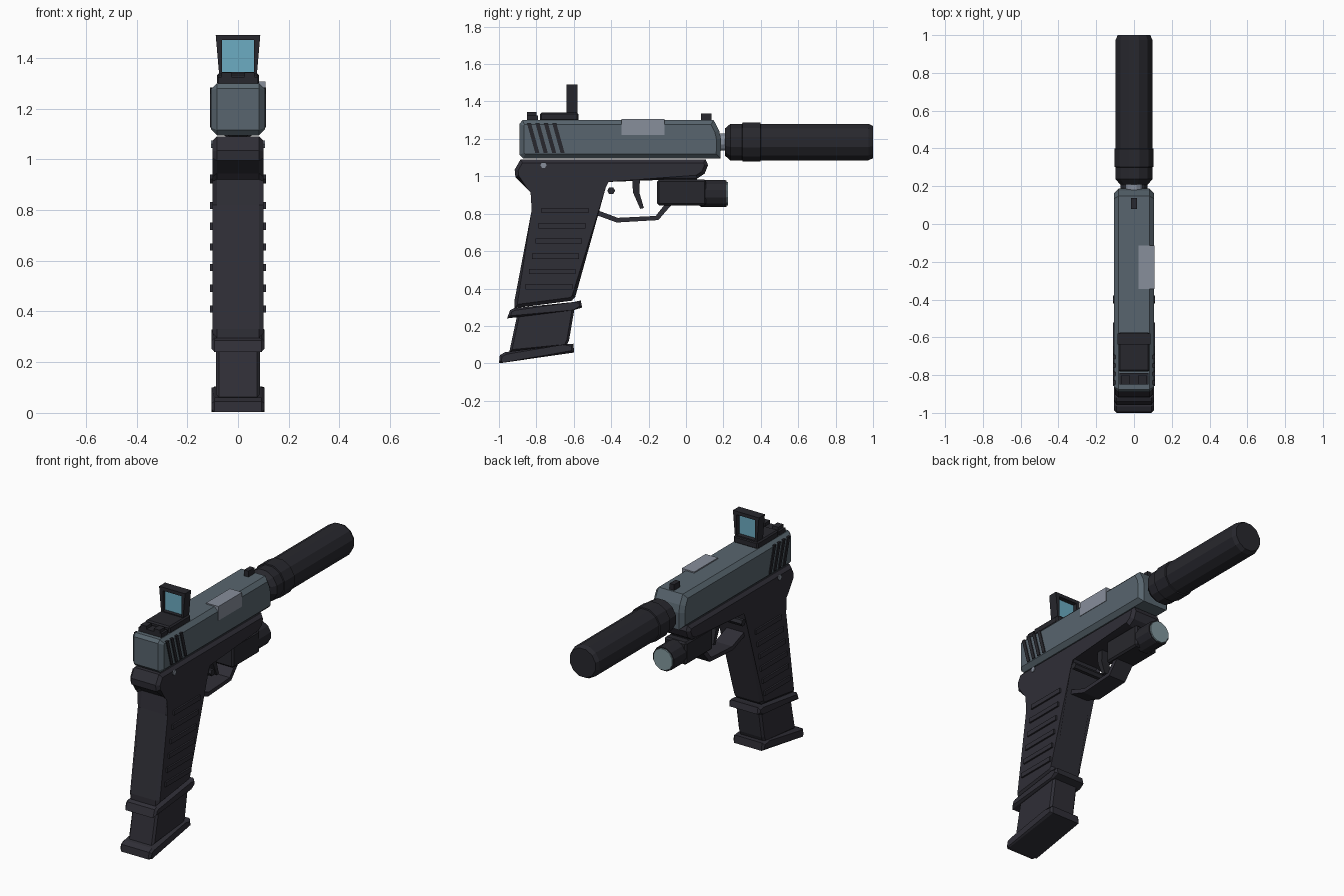
import bpy, bmesh, math
from mathutils import Matrix, Vector

if "Cube" in bpy.data.objects:
    bpy.data.objects.remove(bpy.data.objects["Cube"])


def material(name, r, g, b):
    m = bpy.data.materials.new(name)
    lin = [((c / 255 + 0.055) / 1.055) ** 2.4 for c in (r, g, b)]
    m.diffuse_color = (*lin, 1)
    m.use_nodes = True
    m.node_tree.nodes["Principled BSDF"].inputs["Base Color"].default_value = m.diffuse_color
    return m


POLYMER = material("dark polymer", 47, 46, 54)
BLACK = material("black metal", 39, 39, 45)
STEEL = material("blue grey steel", 88, 101, 110)
BRIGHT = material("bright steel", 135, 142, 155)
GLASS = material("blue glass", 108, 172, 194)
LENS = material("lamp lens", 130, 152, 158)


def finish(bm, name, mat):
    bmesh.ops.recalc_face_normals(bm, faces=bm.faces[:])
    me = bpy.data.meshes.new(name)
    bm.to_mesh(me)
    bm.free()
    me.materials.append(mat)
    ob = bpy.data.objects.new(name, me)
    bpy.context.collection.objects.link(ob)
    return ob


def side_profile(name, pts, x0, x1, mat, bevel=0.0):
    """Extrude a (y, z) outline across x and chamfer the two side rims."""
    bm = bmesh.new()
    a = [bm.verts.new((x0, y, z)) for y, z in pts]
    b = [bm.verts.new((x1, y, z)) for y, z in pts]
    n = len(pts)
    bm.faces.new(a)
    bm.faces.new(b)
    for i in range(n):
        j = (i + 1) % n
        bm.faces.new((a[i], a[j], b[j], b[i]))
    if bevel:
        rims = [e for e in bm.edges if abs(e.verts[0].co.x - e.verts[1].co.x) < 1e-6]
        bmesh.ops.bevel(bm, geom=rims, offset=bevel, segments=1, affect='EDGES')
    return finish(bm, name, mat)


def box(name, x, y, z, mat, bevel=0.0):
    bm = bmesh.new()
    size = Matrix.Diagonal((x[1] - x[0], y[1] - y[0], z[1] - z[0], 1))
    mid = Matrix.Translation(((x[0] + x[1]) / 2, (y[0] + y[1]) / 2, (z[0] + z[1]) / 2))
    bmesh.ops.create_cube(bm, size=1, matrix=mid @ size)
    if bevel:
        bmesh.ops.bevel(bm, geom=bm.edges[:], offset=bevel, segments=1, affect='EDGES')
    return finish(bm, name, mat)


def turned(name, profile, z, mat, sides=12):
    """Lathe (y, radius) pairs around a line along y at height z."""
    bm = bmesh.new()
    rings = []
    for y, r in profile:
        angles = [2 * math.pi * (i + 0.5) / sides for i in range(sides)]
        rings.append([bm.verts.new((r * math.cos(t), y, z + r * math.sin(t))) for t in angles])
    for a, b in zip(rings, rings[1:]):
        for i in range(sides):
            j = (i + 1) % sides
            bm.faces.new((a[i], a[j], b[j], b[i]))
    bm.faces.new(rings[0])
    bm.faces.new(rings[-1])
    return finish(bm, name, mat)


def cross_pin(name, y, z, r, half, mat):
    pts = [(y + r * math.cos(i * math.pi / 3), z + r * math.sin(i * math.pi / 3)) for i in range(6)]
    return side_profile(name, pts, -half, half, mat)


# Slide with chamfered rims
side_profile("slide", [(-0.87, 1.095), (0.185, 1.095), (0.187, 1.2), (0.177, 1.245), (0.148, 1.3),
                       (-0.875, 1.3), (-0.89, 1.28), (-0.89, 1.115)], -0.106, 0.106, STEEL, 0.024)
# Ejection port plate, right side only
box("ejection_port", (0.025, 0.109), (-0.345, -0.115), (1.22, 1.307), BRIGHT)
# Slanted slide serrations on both sides
for s, side in ((-1, "left"), (1, "right")):
    for i in range(4):
        y = -0.85 + i * 0.045
        side_profile(f"serration_{side}_{i}", [(y, 1.283), (y + 0.022, 1.283), (y + 0.066, 1.125),
                                               (y + 0.044, 1.125)], s * 0.09, s * 0.111, BLACK)

# Frame and grip in one outline
side_profile("frame_and_grip", [(-0.885, 1.09), (0.105, 1.09), (0.118, 1.06), (0.1, 1.015), (0.06, 0.988),
                                (-0.425, 0.988), (-0.445, 0.95), (-0.592, 0.355), (-0.61, 0.335),
                                (-0.918, 0.295), (-0.918, 0.33), (-0.825, 0.82), (-0.812, 0.92),
                                (-0.835, 0.945), (-0.912, 0.995), (-0.916, 1.035)],
             -0.101, 0.101, POLYMER, 0.018)
# Grip ribs
for i in range(6):
    z = 0.41 + i * 0.0815
    c = -0.732 + (z - 0.41) * 0.21
    box(f"grip_rib_{i}", (-0.111, 0.111), (c - 0.125, c + 0.125), (z - 0.014, z + 0.014), POLYMER)
cross_pin("frame_pin", -0.762, 1.06, 0.017, 0.106, BRIGHT)
cross_pin("release_pin", -0.4, 0.923, 0.021, 0.11, BLACK)

# Magazine well, magazine and base pad
side_profile("magazine_well", [(-0.957, 0.24), (-0.6, 0.285), (-0.555, 0.298), (-0.563, 0.336),
                               (-0.6, 0.328), (-0.92, 0.295), (-0.94, 0.285)], -0.105, 0.105, POLYMER, 0.012)
side_profile("magazine", [(-0.945, 0.06), (-0.64, 0.09), (-0.625, 0.125), (-0.595, 0.3), (-0.9, 0.27)],
             -0.086, 0.086, POLYMER, 0.012)
side_profile("magazine_base", [(-1.0, 0.003), (-0.98, 0.003), (-0.598, 0.058), (-0.602, 0.105),
                               (-0.66, 0.1), (-0.965, 0.06), (-0.995, 0.045)], -0.105, 0.105, POLYMER, 0.012)

# Trigger and guard
side_profile("trigger", [(-0.287, 1.0), (-0.245, 1.0), (-0.25, 0.915), (-0.225, 0.83), (-0.245, 0.826),
                         (-0.284, 0.915)], -0.028, 0.028, BLACK)
side_profile("trigger_guard", [(-0.49, 0.825), (-0.365, 0.778), (-0.162, 0.788), (-0.105, 0.86),
                               (-0.075, 0.86), (-0.075, 0.85), (-0.148, 0.766), (-0.37, 0.753),
                               (-0.5, 0.8)], -0.058, 0.058, POLYMER)

# Weapon lamp under the frame
box("lamp_body", (-0.075, 0.075), (-0.155, 0.108), (0.845, 0.982), BLACK, 0.01)
box("lamp_mount", (-0.055, 0.055), (-0.12, 0.06), (0.97, 1.0), BLACK)
turned("lamp_head", [(0.07, 0.066), (0.085, 0.075), (0.21, 0.075), (0.217, 0.073)], 0.907, BLACK)
turned("lamp_lens", [(0.21, 0.066), (0.225, 0.066)], 0.907, LENS)

# Barrel and suppressor
turned("barrel", [(0.15, 0.047), (0.26, 0.047)], 1.183, BRIGHT)
turned("suppressor", [(0.208, 0.075), (0.237, 0.101), (0.975, 0.101), (1.0, 0.089)], 1.183, BLACK)
turned("suppressor_collar", [(0.3, 0.1), (0.302, 0.108), (0.398, 0.108), (0.4, 0.1)], 1.183, BLACK)

# Iron sights
box("front_sight", (-0.015, 0.015), (0.08, 0.137), (1.29, 1.336), BLACK)
box("rear_sight_base", (-0.078, 0.078), (-0.85, -0.79), (1.29, 1.325), BLACK)
for s, side in ((-1, "left"), (1, "right")):
    x = sorted((s * 0.025, s * 0.065))
    box(f"rear_sight_post_{side}", x, (-0.85, -0.8), (1.32, 1.343), BLACK)

# Reflex sight: base, flared hood and glass
box("reflex_base", (-0.083, 0.083), (-0.78, -0.575), (1.295, 1.34), BLACK, 0.008)
outer = [(-0.074, 1.33), (0.074, 1.33), (0.088, 1.491), (-0.088, 1.491)]
inner = [(-0.063, 1.345), (0.063, 1.345), (0.063, 1.47), (-0.063, 1.47)]
bm = bmesh.new()
loops = [[bm.verts.new((x, y, z)) for x, z in pts]
         for y, pts in ((-0.638, outer), (-0.58, outer), (-0.58, inner), (-0.638, inner))]
for k in range(4):
    a, b = loops[k], loops[(k + 1) % 4]
    for i in range(4):
        j = (i + 1) % 4
        bm.faces.new((a[i], a[j], b[j], b[i]))
finish(bm, "reflex_hood", BLACK)
box("reflex_glass", (-0.064, 0.064), (-0.615, -0.607), (1.34, 1.472), GLASS)
